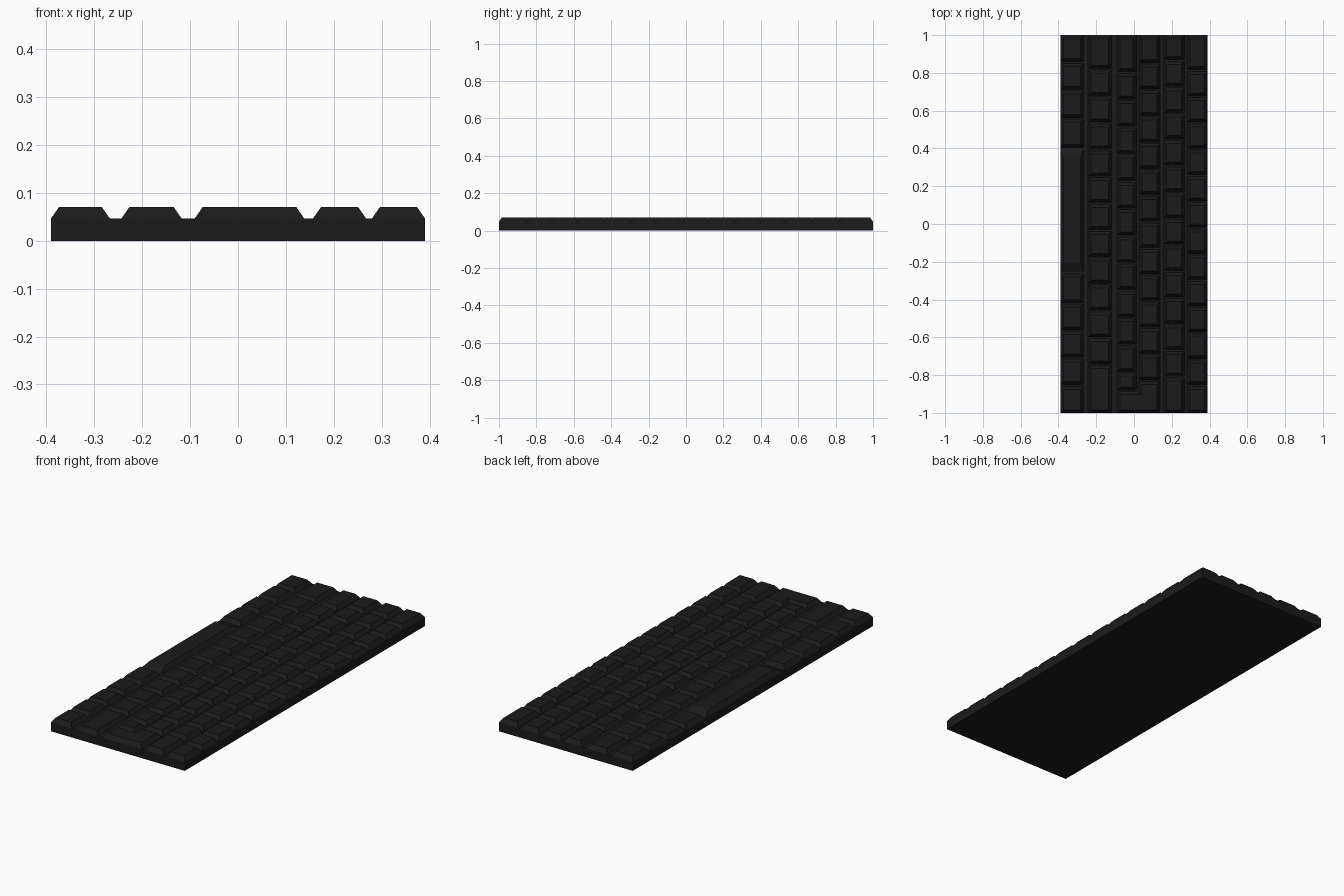
import bpy, bmesh
from mathutils import Vector

if "Cube" in bpy.data.objects:
    bpy.data.objects.remove(bpy.data.objects["Cube"])

Z0, Z1 = 0.047, 0.07      # deck height, key top height
SLOPE = 0.016             # width of the sloped key sides

mat = bpy.data.materials.new("black_plastic")
mat.diffuse_color = (0.011, 0.011, 0.011, 1)
mat.use_nodes = True
mat.node_tree.nodes["Principled BSDF"].inputs["Base Color"].default_value = mat.diffuse_color


def finish(name, bm):
    me = bpy.data.meshes.new(name)
    bm.to_mesh(me)
    bm.free()
    me.materials.append(mat)
    ob = bpy.data.objects.new(name, me)
    bpy.context.collection.objects.link(ob)
    return ob


def add_key(bm, pts, slopes=None):
    """Tapered key from a counter-clockwise right-angled outline."""
    n = len(pts)
    slopes = slopes or [SLOPE] * n
    pts = [Vector(p) for p in pts]
    ins = []
    for i in range(n):
        d = (pts[(i + 1) % n] - pts[i]).normalized()
        ins.append(Vector((-d.y, d.x)) * slopes[i])
    low = [bm.verts.new((p.x, p.y, Z0)) for p in pts]
    top = []
    for i in range(n):
        q = pts[i] + ins[i] + ins[i - 1]
        top.append(bm.verts.new((q.x, q.y, Z1)))
    bm.faces.new(top)
    for i in range(n):
        j = (i + 1) % n
        bm.faces.new((low[i], low[j], top[j], top[i]))


def rect(x0, x1, y0, y1):
    return [(x0, y0), (x1, y0), (x1, y1), (x0, y1)]


def spaced(a, b, n):
    return [a + (b - a) * i / (n - 1) for i in range(n)]


def key_row(name, x0, x1, cuts, last=-1.0, skip=()):
    """Keys between the dividing lines, running from y = 1 down to last."""
    bm = bmesh.new()
    tops = [1.0] + [c - 0.014 for c in cuts]
    bottoms = [c - 0.005 for c in cuts] + [last]
    for i, (t, b) in enumerate(zip(tops, bottoms)):
        if i not in skip:
            add_key(bm, rect(x0, x1, b, t))
    return finish(name, bm)


# base slab
bm = bmesh.new()
bmesh.ops.create_cube(bm, size=1)
bmesh.ops.scale(bm, vec=(0.78, 2, Z0), verts=bm.verts)
bmesh.ops.translate(bm, vec=(0, 0, Z0 / 2), verts=bm.verts)
finish("base_slab", bm)

# bottom row, with a hole for the space bar
key_row("bottom_row_keys", -0.39, -0.268,
        spaced(0.865, 0.57, 3) + [0.41, -0.25] + spaced(-0.41, -0.845, 4),
        skip=(4,))

# space bar with long gentle end ramps
bm = bmesh.new()
add_key(bm, rect(-0.39, -0.268, -0.255, 0.396), [0.05, SLOPE, 0.05, SLOPE])
finish("space_bar", bm)

# letter, number and function rows
key_row("lower_letter_keys", -0.243, -0.118, spaced(0.828, -0.735, 12))
key_row("home_row_keys", -0.09, 0.012, spaced(0.812, -0.775, 12), last=-0.88)
key_row("upper_letter_keys", 0.026, 0.138, spaced(0.86, -0.82, 13)[:-1], last=-0.825)
key_row("number_keys", 0.157, 0.267, spaced(0.875, -0.8, 13))
key_row("function_keys", 0.28, 0.39, spaced(0.822, -0.845, 13))

# L-shaped enter key
bm = bmesh.new()
add_key(bm, [(-0.09, -1), (0.138, -1), (0.138, -0.834), (0.02, -0.834),
             (0.02, -0.887), (-0.09, -0.887)])
finish("enter_key", bm)
